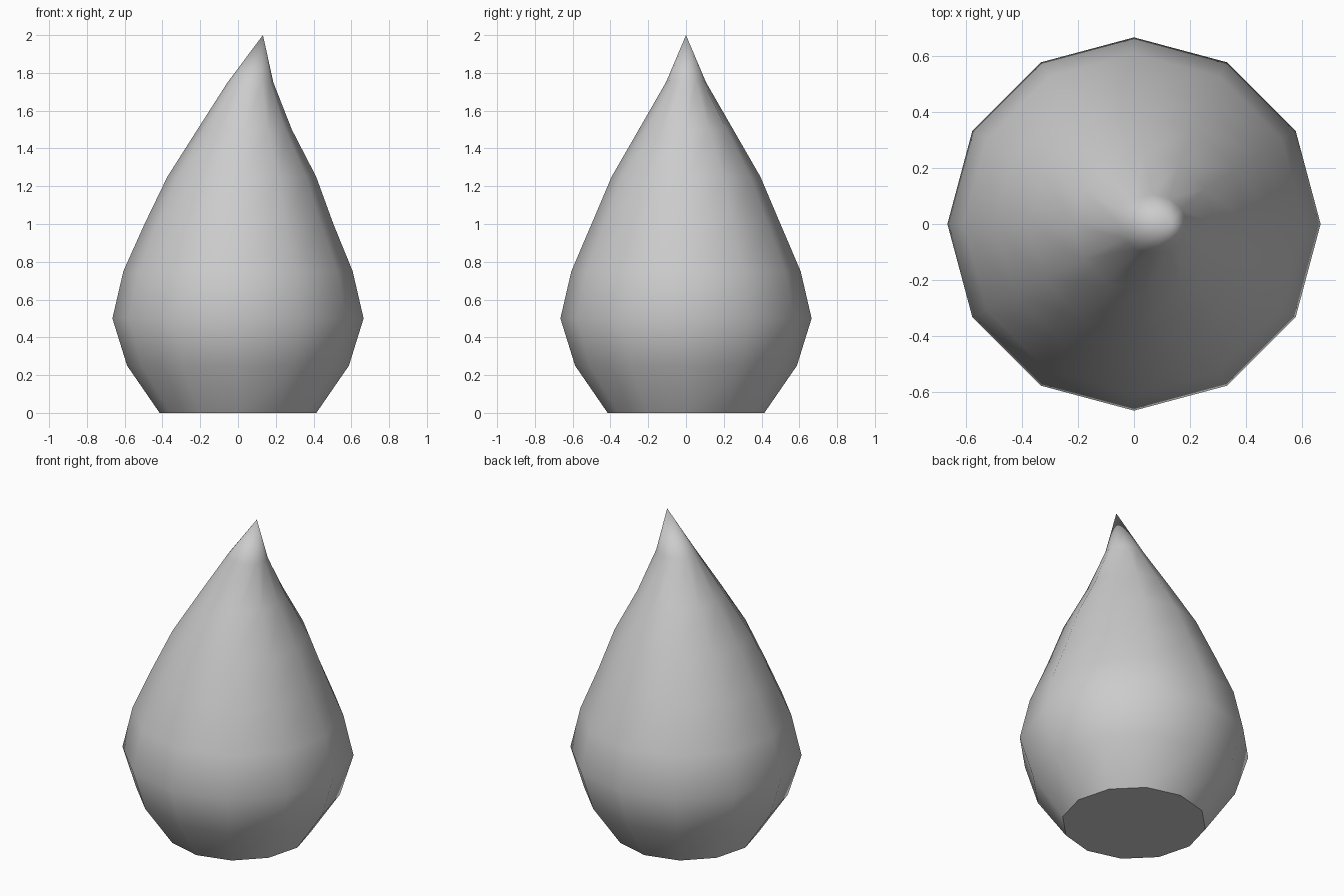
import bpy, bmesh, math

if "Cube" in bpy.data.objects:
    bpy.data.objects.remove(bpy.data.objects["Cube"])

SIDES = 12
# Profile rings: height, centre x, half-width x, half-width y
RINGS = [
    (0.00, 0.0, 0.415, 0.415),
    (0.25, 0.0, 0.587, 0.587),
    (0.50, 0.0, 0.665, 0.665),
    (0.75, 0.0, 0.607, 0.607),
    (1.00, 0.005, 0.50, 0.50),
    (1.25, 0.02, 0.394, 0.394),
    (1.50, 0.035, 0.25, 0.25),
    (1.75, 0.066, 0.121, 0.106),
]
TIP = (0.132, 0.0, 2.0)

bm = bmesh.new()

# Stacked rings that lean toward the tip
loops = []
for z, cx, rx, ry in RINGS:
    loops.append([bm.verts.new((cx + rx * math.cos(2 * math.pi * i / SIDES),
                                ry * math.sin(2 * math.pi * i / SIDES), z))
                  for i in range(SIDES)])

# Side walls
for low, high in zip(loops, loops[1:]):
    for i in range(SIDES):
        j = (i + 1) % SIDES
        bm.faces.new((low[i], low[j], high[j], high[i]))

# Pointed tip and flat base
tip = bm.verts.new(TIP)
for i in range(SIDES):
    bm.faces.new((loops[-1][i], loops[-1][(i + 1) % SIDES], tip))
bm.faces.new(loops[0][::-1])

mesh = bpy.data.meshes.new("teardrop_body")
bm.to_mesh(mesh)
bm.free()
body = bpy.data.objects.new("teardrop_body", mesh)
bpy.context.collection.objects.link(body)

# Smooth sides, crisp base rim
bpy.context.view_layer.objects.active = body
body.select_set(True)
bpy.ops.object.shade_smooth_by_angle(angle=math.radians(45))
